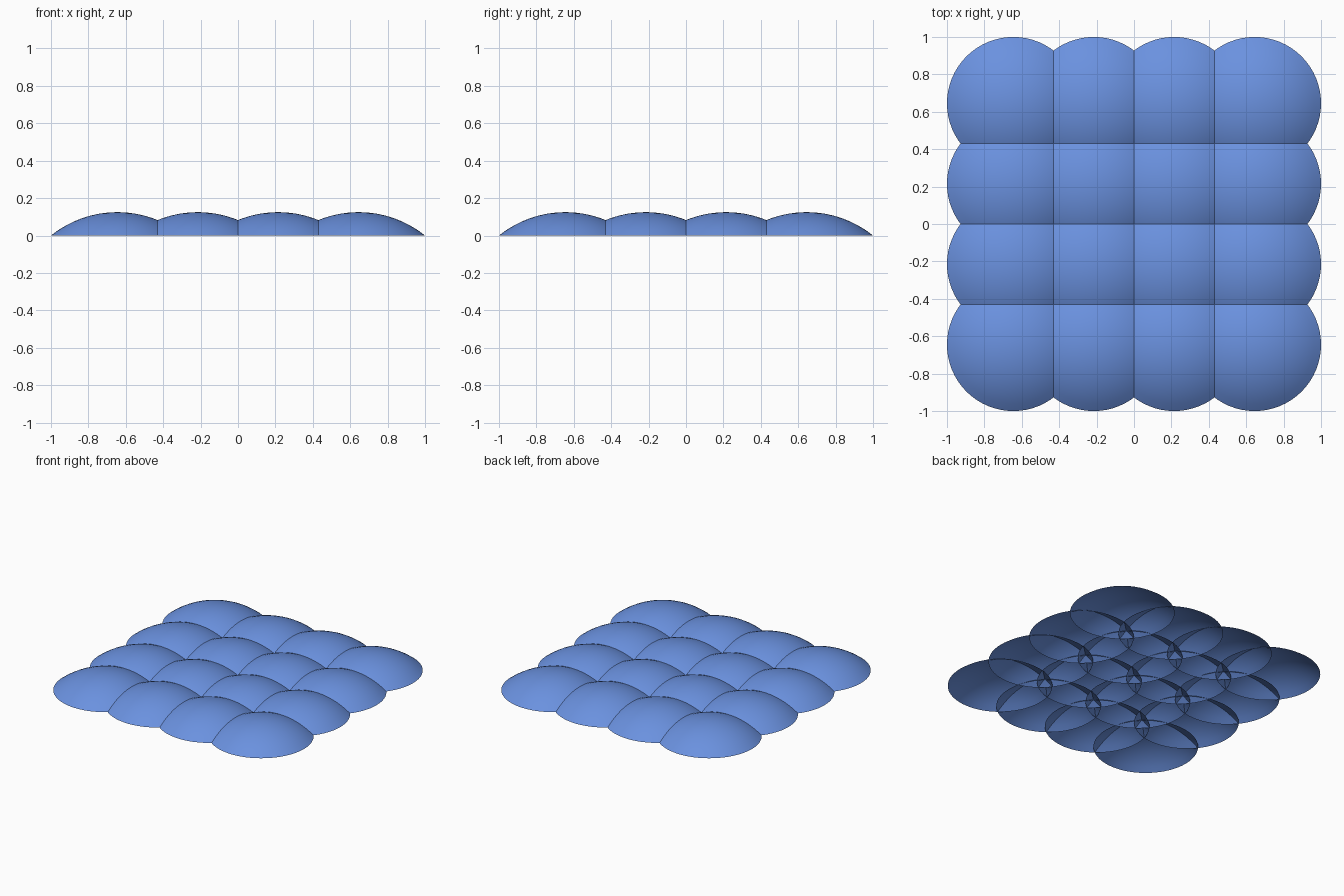
import bpy, bmesh, math

cube = bpy.data.objects.get("Cube")
if cube:
    bpy.data.objects.remove(cube, do_unlink=True)

SPACING = 0.43                      # distance between dome centres
BASE = 1 - 1.5 * SPACING            # base radius of a dome
HEIGHT = 0.125
RADIUS = (BASE ** 2 + HEIGHT ** 2) / (2 * HEIGHT)
ANGLE = math.asin(BASE / RADIUS)    # half angle of the spherical cap
RINGS, SEGMENTS = 8, 64

blue = bpy.data.materials.new("soft_blue")
blue.use_nodes = True
colour = (0.145, 0.285, 0.74, 1)
blue.diffuse_color = colour
blue.node_tree.nodes["Principled BSDF"].inputs["Base Color"].default_value = colour


def dome_mesh():
    """Shallow spherical cap, open underneath, spun from an arc."""
    bm = bmesh.new()
    arc = []
    for i in range(RINGS + 1):
        a = ANGLE * i / RINGS
        z = HEIGHT - RADIUS * (1 - math.cos(a))
        arc.append(bm.verts.new((RADIUS * math.sin(a), 0, z)))
    edges = [bm.edges.new(pair) for pair in zip(arc, arc[1:])]
    bmesh.ops.spin(bm, geom=arc + edges, cent=(0, 0, 0), axis=(0, 0, 1),
                   angle=math.tau, steps=SEGMENTS, use_duplicate=False)
    bmesh.ops.remove_doubles(bm, verts=bm.verts, dist=0.0001)
    bmesh.ops.recalc_face_normals(bm, faces=bm.faces)
    if sum(f.normal.z for f in bm.faces) < 0:
        bmesh.ops.reverse_faces(bm, faces=bm.faces)
    for f in bm.faces:
        f.smooth = True
    mesh = bpy.data.meshes.new("dome")
    bm.to_mesh(mesh)
    bm.free()
    mesh.materials.append(blue)
    return mesh


# Four by four grid of overlapping domes sharing one mesh
mesh = dome_mesh()
for row in range(4):
    for col in range(4):
        dome = bpy.data.objects.new(f"dome_row{row + 1}_column{col + 1}", mesh)
        dome.location = ((col - 1.5) * SPACING, (row - 1.5) * SPACING, 0)
        bpy.context.collection.objects.link(dome)
